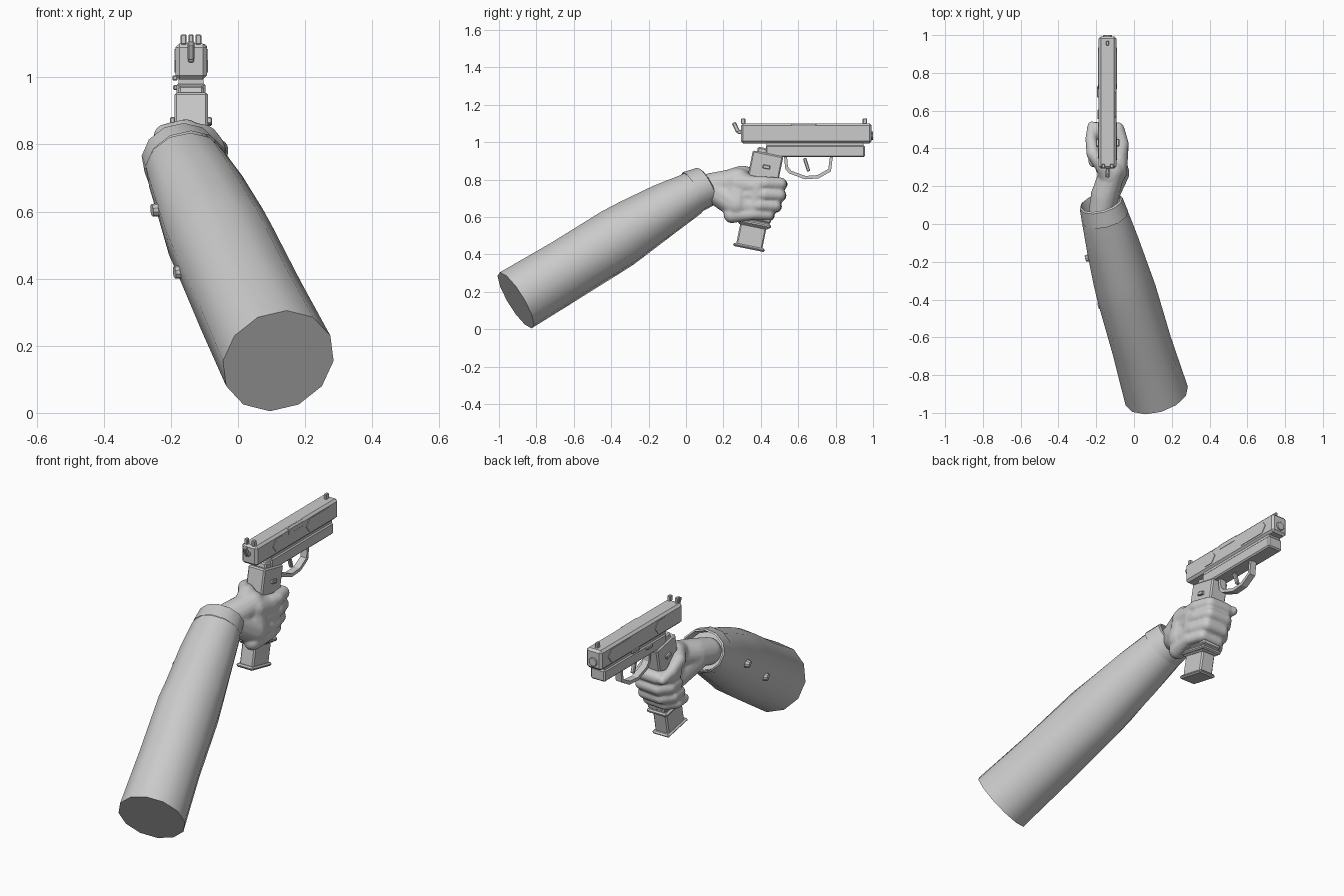
import bpy, bmesh, math, random
from mathutils import Vector, Matrix

if "Cube" in bpy.data.objects:
    bpy.data.objects.remove(bpy.data.objects["Cube"])

random.seed(4)
GX = -0.14                      # gun centre plane
TILT = math.radians(-11.5)      # grip lean


def finish(name, bm, bevel=0.0, angle=30):
    bmesh.ops.recalc_face_normals(bm, faces=bm.faces[:])
    me = bpy.data.meshes.new(name)
    bm.to_mesh(me)
    bm.free()
    ob = bpy.data.objects.new(name, me)
    bpy.context.collection.objects.link(ob)
    if bevel:
        m = ob.modifiers.new("bevel", 'BEVEL')
        m.width, m.segments, m.limit_method = bevel, 1, 'ANGLE'
    if angle:
        bpy.ops.object.select_all(action='DESELECT')
        ob.select_set(True)
        bpy.context.view_layer.objects.active = ob
        bpy.ops.object.shade_smooth_by_angle(angle=math.radians(angle))
    return ob


def box(name, center, size, bevel=0.006, tilt=0.0):
    bm = bmesh.new()
    mat = Matrix.Translation(center) @ Matrix.Rotation(tilt, 4, 'X') @ Matrix.Diagonal((*size, 1))
    bmesh.ops.create_cube(bm, size=1, matrix=mat)
    return finish(name, bm, bevel, 0)


def prism(name, yz, x0, x1, bevel=0.0):
    bm = bmesh.new()
    f = bm.faces.new([bm.verts.new((x0, y, z)) for y, z in yz])
    ext = bmesh.ops.extrude_face_region(bm, geom=[f])["geom"]
    bmesh.ops.translate(bm, vec=(x1 - x0, 0, 0), verts=[v for v in ext if isinstance(v, bmesh.types.BMVert)])
    return finish(name, bm, bevel, 0)


def tube(name, rings, caps, direction=None, sides=12, jitter=0.0):
    """rings: (x, y, z, side radius, up radius)"""
    bm = bmesh.new()
    c = [Vector(r[:3]) for r in rings]
    loops = []
    for i, r in enumerate(rings):
        t = Vector(direction) if direction else c[min(i + 1, len(c) - 1)] - c[max(i - 1, 0)]
        t.normalize()
        s = t.cross(Vector((0, 0, 1))).normalized()
        u = s.cross(t)
        loop = []
        for k in range(sides):
            a = 2 * math.pi * k / sides
            j = 1 + (random.uniform(-jitter, jitter) if 0 < i < len(rings) - 1 else 0)
            loop.append(bm.verts.new(c[i] + (s * r[3] * math.sin(a) + u * r[4] * math.cos(a)) * j))
        loops.append(loop)
    for a, b in zip(loops, loops[1:]):
        for k in range(sides):
            bm.faces.new((a[k], a[(k + 1) % sides], b[(k + 1) % sides], b[k]))
    if caps:
        bm.faces.new(loops[0])
        bm.faces.new(loops[-1])
    return finish(name, bm, 0, 35)


def capsule(bm, a, b):
    """hull of two spheres (x, y, z, r)"""
    tmp = bmesh.new()
    for x, y, z, r in (a, b):
        bmesh.ops.create_uvsphere(tmp, u_segments=14, v_segments=9, radius=r, matrix=Matrix.Translation((x, y, z)))
    bmesh.ops.delete(tmp, geom=tmp.edges[:], context='EDGES_FACES')
    res = bmesh.ops.convex_hull(tmp, input=tmp.verts[:])
    inner = [g for g in res["geom_interior"] if isinstance(g, bmesh.types.BMVert)]
    bmesh.ops.delete(tmp, geom=inner, context='VERTS')
    me = bpy.data.meshes.new("tmp")
    tmp.to_mesh(me)
    tmp.free()
    bm.from_mesh(me)
    bpy.data.meshes.remove(me)


# Sleeve and cuff
tube("sleeve", [(0.12, -0.91, 0.155, 0.172, 0.174), (0.04, -0.64, 0.32, 0.163, 0.168),
                (-0.04, -0.37, 0.488, 0.157, 0.168), (-0.065, -0.28, 0.54, 0.152, 0.158),
                (-0.115, -0.11, 0.645, 0.14, 0.137), (-0.15, 0.02, 0.722, 0.128, 0.118),
                (-0.156, 0.045, 0.737, 0.122, 0.113)], True, jitter=0.025)
tube("cuff", [(-0.153, 0.035, 0.735, 0.126, 0.118), (-0.174, 0.11, 0.766, 0.117, 0.11),
              (-0.176, 0.116, 0.768, 0.108, 0.102), (-0.155, 0.045, 0.737, 0.1, 0.095)],
     False, direction=(-0.05, 0.19, 0.1))

# Sleeve buttons
for i, p in enumerate([(-0.245, -0.18, 0.605), (-0.178, -0.43, 0.42)]):
    bm = bmesh.new()
    bmesh.ops.create_cone(bm, cap_ends=True, segments=10, radius1=0.022, radius2=0.018, depth=0.024,
                          matrix=Matrix.Translation(p) @ Vector((-0.95, -0.25, -0.1)).to_track_quat('Z', 'Y').to_matrix().to_4x4())
    finish("sleeve_button_%d" % i, bm)

# Hand: palm, thumb and four wrapped fingers merged into one skin
chains = [
    [(-0.172, 0.06, 0.745, 0.07), (-0.155, 0.15, 0.765, 0.074), (-0.115, 0.28, 0.795, 0.068),
     (-0.10, 0.27, 0.67, 0.077), (-0.155, 0.15, 0.75, 0.076)],
    [(-0.13, 0.25, 0.80, 0.06), (-0.155, 0.30, 0.83, 0.046), (-0.215, 0.37, 0.825, 0.037),
     (-0.228, 0.45, 0.795, 0.03), (-0.222, 0.52, 0.775, 0.025)],
    [(-0.10, 0.28, 0.78, 0.065), (-0.075, 0.38, 0.765, 0.046), (-0.08, 0.36, 0.65, 0.046),
     (-0.10, 0.28, 0.67, 0.07)],
]
for z, front, r in [(0.778, 0.508, 0.034), (0.718, 0.503, 0.034), (0.66, 0.48, 0.033), (0.612, 0.445, 0.029)]:
    chains.append([(-0.085, front - 0.2, z, 0.045), (-0.062, front - 0.085, z + 0.004, r + 0.001),
                   (-0.085, front - 0.003, z, r), (-0.185, front, z - 0.004, r),
                   (-0.222, front - 0.05, z - 0.006, r - 0.001), (-0.215, front - 0.12, z - 0.008, r - 0.004)])
bm = bmesh.new()
for ch in chains:
    for a, b in zip(ch, ch[1:]):
        capsule(bm, a, b)
hand = finish("hand", bm, 0, 0)
m = hand.modifiers.new("merge", 'REMESH')
m.mode, m.voxel_size, m.use_smooth_shade = 'VOXEL', 0.008, True
m = hand.modifiers.new("soften", 'SMOOTH')
m.factor, m.iterations = 0.5, 4

# Slide and frame
box("slide", (GX, 0.643, 1.047), (0.094, 0.70, 0.107), 0.012)
box("slide_rail", (GX, 0.69, 0.985), (0.074, 0.52, 0.04), 0)
box("frame", (GX, 0.692, 0.952), (0.086, 0.53, 0.064), 0.007)


# Raised hexagonal panels and port on both slide sides
def hexagon(y0, y1, z0, z1, c):
    m = (z0 + z1) / 2
    return [(y0, m), (y0 + c, z0), (y1 - c, z0), (y1, m), (y1 - c, z1), (y0 + c, z1)]


for side, s in (("left", -1), ("right", 1)):
    for part, y0, y1 in (("rear", 0.43, 0.535), ("front", 0.715, 0.935)):
        prism("slide_panel_%s_%s" % (part, side), hexagon(y0, y1, 1.015, 1.085, 0.027),
              GX + s * 0.044, GX + s * 0.05)
    box("grip_catch_" + side, (GX + s * 0.055, 0.43, 0.868), (0.014, 0.04, 0.02), 0.003, TILT)
box("ejection_port", (GX + 0.025, 0.63, 1.08), (0.046, 0.14, 0.04), 0.008)
box("slide_catch", (GX - 0.048, 0.70, 0.998), (0.014, 0.06, 0.016), 0.003)
box("frame_catch", (GX - 0.046, 0.58, 0.97), (0.014, 0.05, 0.016), 0.003)

# Sights and hammer
for i, s in enumerate((-1, 1)):
    box("rear_sight_%d" % i, (GX + s * 0.022, 0.306, 1.113), (0.018, 0.022, 0.03), 0.003)
box("front_sight", (GX, 0.957, 1.112), (0.016, 0.024, 0.032), 0.003)
box("hammer", (GX, 0.267, 1.08), (0.02, 0.022, 0.056), 0.004, math.radians(25))
box("hammer_pin", (GX, 0.29, 1.055), (0.018, 0.03, 0.02), 0.003)

# Barrel muzzle
bm = bmesh.new()
bmesh.ops.create_cone(bm, cap_ends=True, segments=12, radius1=0.024, radius2=0.024, depth=0.04,
                      matrix=Matrix.Translation((GX, 0.98, 1.035)) @ Matrix.Rotation(math.pi / 2, 4, 'X'))
finish("muzzle", bm, 0.003)

# Trigger and guard
outer = [(0.524, 0.93), (0.53, 0.86), (0.55, 0.834), (0.636, 0.802), (0.71, 0.807), (0.775, 0.845), (0.786, 0.93)]
inner = [(0.655 + (y - 0.655) * 0.88, 0.93 + (z - 0.93) * 0.86) for y, z in reversed(outer)]
prism("trigger_guard", outer + inner, GX - 0.018, GX + 0.018)
box("trigger", (GX, 0.645, 0.88), (0.02, 0.018, 0.075), 0.004, math.radians(18))

# Grip, magazine and base plates
for name, d, size in [("grip", 0.17, (0.10, 0.166, 0.40)), ("grip_neck", 0.03, (0.076, 0.12, 0.12)),
                      ("grip_flange", 0.376, (0.122, 0.185, 0.022)), ("grip_collar", 0.345, (0.112, 0.175, 0.03)),
                      ("magazine", 0.43, (0.082, 0.142, 0.16)), ("magazine_base", 0.507, (0.10, 0.172, 0.018))]:
    top = Vector((GX, 0.438, 0.935))
    axis = Vector((0, math.sin(TILT), -math.cos(TILT)))
    if name == "grip":
        d += 0.025
    box(name, top + axis * d, size, 0.007, TILT)
